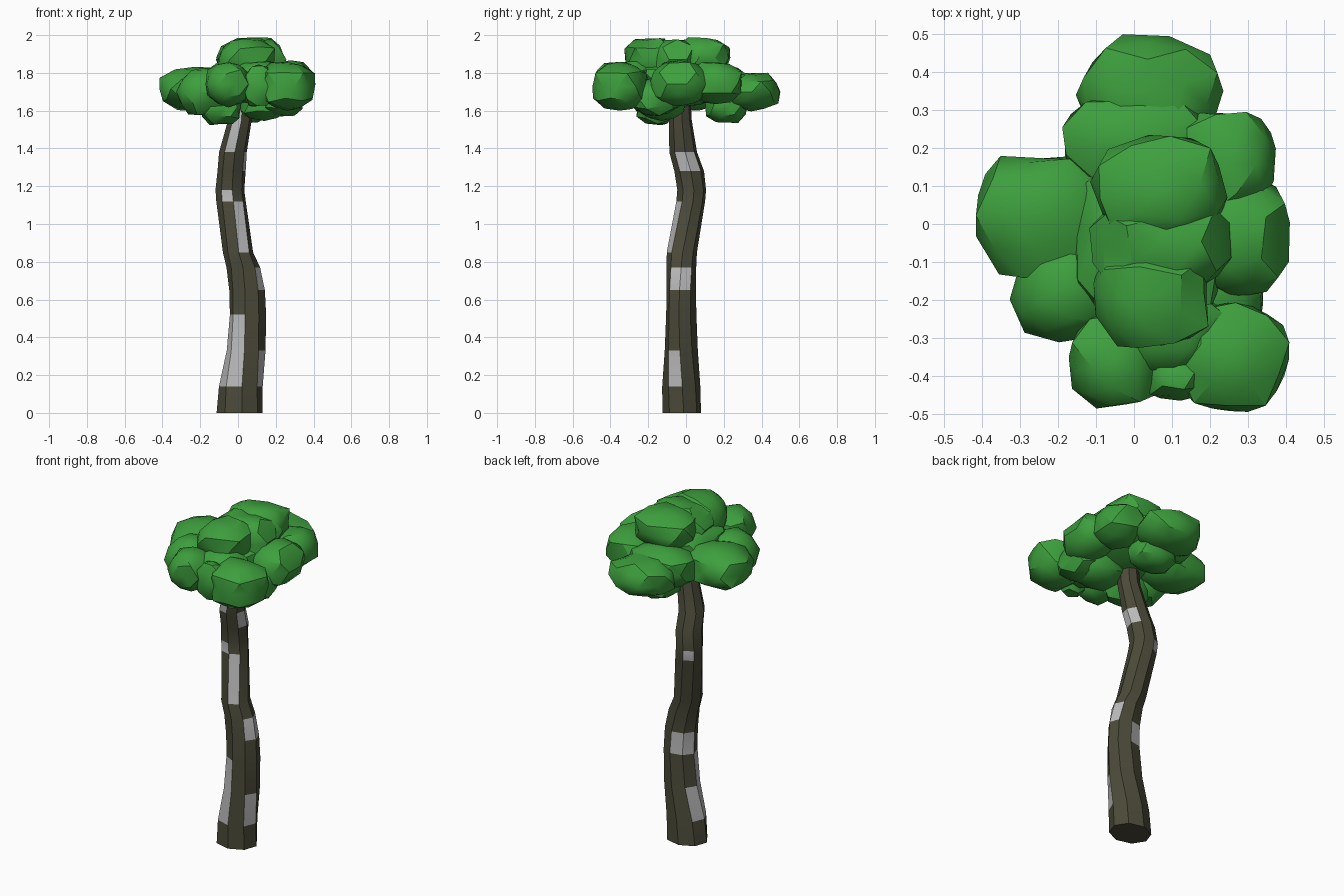
import bpy, bmesh, math, random
from mathutils import Vector, Matrix

random.seed(11)
cube = bpy.data.objects.get("Cube")
if cube:
    bpy.data.objects.remove(cube, do_unlink=True)


def material(name, rgb):
    mat = bpy.data.materials.new(name)
    mat.use_nodes = True
    mat.diffuse_color = (*rgb, 1)
    mat.node_tree.nodes["Principled BSDF"].inputs["Base Color"].default_value = (*rgb, 1)
    return mat


bark = material("dark_bark", (0.07, 0.067, 0.04))
pale = material("pale_bark", (0.5, 0.5, 0.5))
leaf = material("leaf_green", (0.047, 0.35, 0.047))


def add_object(name, bm, mats, angle):
    bmesh.ops.recalc_face_normals(bm, faces=bm.faces)
    mesh = bpy.data.meshes.new(name)
    bm.to_mesh(mesh)
    bm.free()
    for m in mats:
        mesh.materials.append(m)
    ob = bpy.data.objects.new(name, mesh)
    bpy.context.collection.objects.link(ob)
    bpy.ops.object.select_all(action='DESELECT')
    ob.select_set(True)
    bpy.context.view_layer.objects.active = ob
    bpy.ops.object.shade_smooth_by_angle(angle=math.radians(angle))


# Trunk rings: height, centre x, centre y, radius x, radius y, twist
RINGS = [
    (0.00, 0.008, -0.023, 0.122, 0.103, 6),
    (0.14, 0.015, -0.025, 0.116, 0.101, 3),
    (0.33, 0.043, -0.025, 0.103, 0.088, -5),
    (0.52, 0.053, -0.025, 0.097, 0.081, -9),
    (0.65, 0.048, -0.025, 0.095, 0.078, -7),
    (0.77, 0.028, -0.024, 0.089, 0.078, -1),
    (0.85, 0.000, -0.022, 0.080, 0.080, 3),
    (1.12, -0.037, 0.025, 0.079, 0.077, 9),
    (1.18, -0.043, 0.030, 0.077, 0.077, 9),
    (1.28, -0.034, 0.017, 0.075, 0.079, 6),
    (1.38, -0.027, -0.015, 0.074, 0.074, 8),
    (1.55, 0.010, -0.030, 0.063, 0.061, 8),
    (1.75, 0.020, -0.030, 0.050, 0.050, 8),
]
# Pale patches: trunk side (counted from +x), lowest and highest height
PATCHES = [
    (5, 0.14, 0.52), (4, 0.14, 0.52), (3, 0.14, 0.33), (7, 0.14, 0.33),
    (2, 0.52, 0.65), (3, 0.52, 0.65), (7, 0.65, 0.77), (0, 0.65, 0.77),
    (6, 0.85, 1.12), (5, 1.12, 1.18), (2, 1.12, 1.18),
    (7, 1.28, 1.38), (0, 1.28, 1.38), (5, 1.38, 1.75),
]
SIDES = 8
bm = bmesh.new()
loops = []
for z, cx, cy, rx, ry, twist in RINGS:
    ring = []
    for k in range(SIDES):
        a = math.tau * k / SIDES + math.radians(twist)
        ring.append(bm.verts.new((cx + rx * math.cos(a), cy + ry * math.sin(a), z)))
    loops.append(ring)
for low, high in zip(loops, loops[1:]):
    for k in range(SIDES):
        n = (k + 1) % SIDES
        f = bm.faces.new((low[k], low[n], high[n], high[k]))
        mid = (low[k].co.z + high[k].co.z) / 2
        f.material_index = int(any(s == k and a < mid < b for s, a, b in PATCHES))
bm.faces.new(loops[0][::-1])
bm.faces.new(loops[-1])
add_object("trunk", bm, [bark, pale], 30)


# Leaf clumps: chunky, boxy lumps with a slight random chipping
def clump(name, centre, radii, turn):
    bm = bmesh.new()
    bmesh.ops.create_icosphere(bm, subdivisions=2, radius=1)
    spin = Matrix.Rotation(math.radians(turn), 3, 'Z')
    for v in bm.verts:
        c = spin @ v.co
        size = sum(abs(t) ** 2.8 for t in c) ** (1 / 2.8)
        c = c / size * random.uniform(0.89, 1.06)
        v.co = Vector(c[i] * radii[i] + centre[i] for i in range(3))
    add_object(name, bm, [leaf], 32)


CLUMPS = {
    "crown_back": ((0.07, 0.09, 1.88), (0.18, 0.145, 0.11), 10),
    "crown_front": ((0.05, -0.19, 1.87), (0.16, 0.14, 0.115), 40),
    "crown_middle": ((0.07, -0.05, 1.87), (0.18, 0.14, 0.11), 75),
    "back": ((0.04, 0.345, 1.70), (0.185, 0.15, 0.105), 20),
    "back_inner": ((0.00, 0.22, 1.73), (0.20, 0.12, 0.11), 55),
    "back_left": ((0.25, 0.16, 1.75), (0.13, 0.14, 0.11), 70),
    "left": ((0.28, -0.03, 1.74), (0.13, 0.16, 0.12), 30),
    "left_low": ((0.23, -0.16, 1.67), (0.12, 0.13, 0.10), 50),
    "front_left": ((0.26, -0.35, 1.73), (0.15, 0.145, 0.13), 15),
    "front": ((-0.05, -0.36, 1.74), (0.12, 0.125, 0.12), 50),
    "front_inner": ((0.09, -0.28, 1.75), (0.15, 0.12, 0.12), 20),
    "front_small": ((0.11, -0.40, 1.73), (0.085, 0.065, 0.11), 80),
    "right": ((-0.23, 0.02, 1.715), (0.185, 0.17, 0.115), 35),
    "front_right": ((-0.18, -0.17, 1.70), (0.14, 0.14, 0.125), 65),
    "middle": ((0.04, -0.05, 1.75), (0.22, 0.24, 0.13), 25),
    "under_right": ((-0.09, -0.16, 1.62), (0.11, 0.11, 0.10), 45),
    "under_left": ((0.14, -0.13, 1.65), (0.14, 0.13, 0.10), 5),
    "under_back": ((0.04, 0.21, 1.63), (0.13, 0.11, 0.10), 60),
}
for label, (centre, radii, turn) in CLUMPS.items():
    clump("leaf_clump_" + label, centre, radii, turn)
